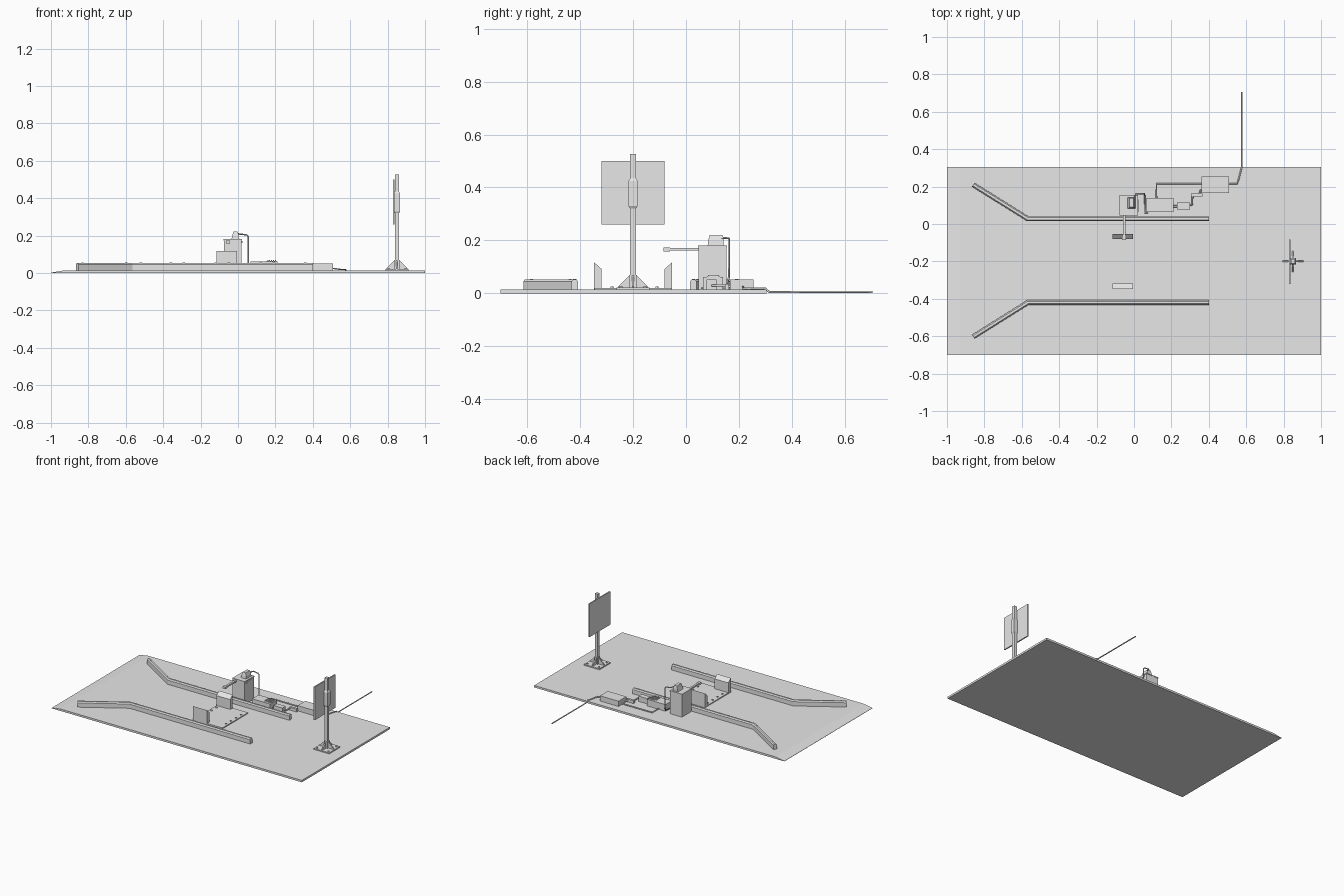
import bpy, bmesh
from mathutils import Vector

old = bpy.data.objects.get("Cube")
if old:
    bpy.data.objects.remove(old, do_unlink=True)

grey = bpy.data.materials.new("plain_grey")
grey.use_nodes = True
grey.diffuse_color = (0.8, 0.8, 0.8, 1)
grey.node_tree.nodes["Principled BSDF"].inputs["Base Color"].default_value = (0.8, 0.8, 0.8, 1)

TOP = 0.014  # upper surface of the ground slab


def finish(name, bm):
    bmesh.ops.recalc_face_normals(bm, faces=bm.faces)
    mesh = bpy.data.meshes.new(name)
    bm.to_mesh(mesh)
    bm.free()
    mesh.materials.append(grey)
    obj = bpy.data.objects.new(name, mesh)
    bpy.context.collection.objects.link(obj)
    return obj


def loft(name, rings):
    """Skin a chain of equal-length rings and cap both ends."""
    bm = bmesh.new()
    loops = [[bm.verts.new(p) for p in ring] for ring in rings]
    n = len(loops[0])
    for a, b in zip(loops, loops[1:]):
        for i in range(n):
            j = (i + 1) % n
            bm.faces.new((a[i], a[j], b[j], b[i]))
    bm.faces.new(loops[0])
    bm.faces.new(loops[-1])
    return finish(name, bm)


def rect(x0, x1, y0, y1, z):
    return [(x0, y0, z), (x1, y0, z), (x1, y1, z), (x0, y1, z)]


def box(name, x0, x1, y0, y1, z0, z1):
    return loft(name, [rect(x0, x1, y0, y1, z0), rect(x0, x1, y0, y1, z1)])


def prism_x(name, yz, x0, x1):
    return loft(name, [[(x, y, z) for y, z in yz] for x in (x0, x1)])


def prism_y(name, xz, y0, y1):
    return loft(name, [[(x, y, z) for x, z in xz] for y in (y0, y1)])


def disc(name, x, y, z0, z1, r):
    bm = bmesh.new()
    bmesh.ops.create_cone(bm, cap_ends=True, segments=12, radius1=r, radius2=r, depth=z1 - z0)
    bmesh.ops.translate(bm, verts=bm.verts, vec=(x, y, (z0 + z1) / 2))
    return finish(name, bm)


def cable(name, pts, r):
    curve = bpy.data.curves.new(name, "CURVE")
    curve.dimensions = "3D"
    curve.bevel_depth = r
    curve.bevel_resolution = 1
    curve.use_fill_caps = True
    spline = curve.splines.new("POLY")
    spline.points.add(len(pts) - 1)
    for point, co in zip(spline.points, pts):
        point.co = (*co, 1)
    curve.materials.append(grey)
    obj = bpy.data.objects.new(name, curve)
    bpy.context.collection.objects.link(obj)


# Ground slab with a ramped entry edge
prism_y("ground_slab", [(-1, 0), (1, 0), (1, TOP), (-0.93, TOP), (-1, 0.002)], -0.70, 0.305)

# Guide rails: chamfered section swept along a bent path, with bolts on top
SECTION = [(-0.0125, TOP), (0.0125, TOP), (0.0125, 0.045), (0.006, 0.053),
           (-0.006, 0.053), (-0.0125, 0.045)]
for label, y, flare in (("left", 0.028, 0.21), ("right", -0.42, -0.603)):
    path = [Vector((-0.86, flare)), Vector((-0.568, y)), Vector((0.40, y))]
    dirs = [(b - a).normalized() for a, b in zip(path, path[1:])]
    rings = []
    for i, p in enumerate(path):
        d0, d1 = dirs[max(i - 1, 0)], dirs[min(i, 1)]
        mid = (d0 + d1).normalized()
        side = Vector((-mid.y, mid.x)) / mid.dot(d0)
        rings.append([(p.x + side.x * u, p.y + side.y * u, z) for u, z in SECTION])
    loft(label + "_guide_rail", rings)
    for x in (-0.52, -0.36, -0.29, -0.12, -0.05, 0.12, 0.19, 0.36):
        disc(label + "_rail_bolt", x, y, 0.05, 0.055, 0.006)
    for t in (0.1, 0.9):
        p = path[0].lerp(path[1], t)
        disc(label + "_flare_bolt", p.x, p.y, 0.05, 0.055, 0.006)

# Mounting plate with bolts and two bevel-topped uprights
box("mounting_plate", -0.115, 0.117, -0.345, -0.053, TOP, 0.021)
for x in (-0.095, 0.10):
    for y in (-0.11, -0.167, -0.225, -0.28):
        disc("plate_bolt", x, y, 0.02, 0.026, 0.006)
for label, outer, inner in (("right", -0.347, -0.319), ("left", -0.053, -0.081)):
    prism_x(label + "_upright",
            [(outer, TOP), (inner, TOP), (inner, 0.092), (outer, 0.117)], -0.115, -0.005)

# Machine housing with a reaching arm
box("housing", -0.075, 0.02, 0.047, 0.153, TOP, 0.178)
box("housing_lid", -0.077, 0.022, 0.045, 0.155, 0.174, 0.181)
box("housing_side_slot", 0.02, 0.025, 0.065, 0.13, 0.16, 0.172)
box("reach_arm", -0.06, -0.045, -0.07, 0.05, 0.161, 0.172)
box("reach_arm_tip", -0.063, -0.042, -0.085, -0.06, 0.159, 0.174)

# Tapered head on the housing and its cable
loft("sensor_head", [rect(-0.035, 0.007, 0.082, 0.142, 0.181),
                     rect(-0.03, 0.005, 0.084, 0.142, 0.2),
                     rect(-0.025, -0.002, 0.09, 0.138, 0.221)])
cable("head_cable", [(0, 0.135, 0.21), (0.01, 0.162, 0.208), (0.045, 0.162, 0.204),
                     (0.055, 0.162, 0.195), (0.055, 0.162, 0.06), (0.058, 0.15, 0.025),
                     (0.058, 0.06, 0.02), (0.075, 0.06, 0.02)], 0.004)

# Control box with a slatted vent
box("control_box", 0.067, 0.212, 0.065, 0.14, TOP, 0.062)
box("vent_frame", 0.153, 0.207, 0.08, 0.128, 0.062, 0.064)
for i in range(5):
    x = 0.157 + i * 0.01
    box("vent_slat", x, x + 0.005, 0.083, 0.125, 0.064, 0.069)

# Small connector box and its stepped coupling
box("connector_box", 0.23, 0.30, 0.078, 0.115, TOP, 0.052)
cable("connector_lead", [(0.21, 0.095, 0.03), (0.235, 0.095, 0.03)], 0.006)
cable("coupling_lead", [(0.30, 0.1, 0.03), (0.312, 0.105, 0.03), (0.312, 0.15, 0.03)], 0.005)
box("coupling", 0.305, 0.365, 0.147, 0.163, TOP, 0.035)
cable("coupling_tail", [(0.35, 0.155, 0.025), (0.355, 0.18, 0.025), (0.37, 0.18, 0.025)], 0.005)

# Power box, link cable and supply cable
box("power_box", 0.36, 0.508, 0.167, 0.255, TOP, 0.052)
cable("link_cable", [(0.12, 0.135, 0.02), (0.12, 0.215, 0.02), (0.365, 0.215, 0.02)], 0.0045)
cable("supply_cable", [(0.505, 0.215, 0.025), (0.55, 0.215, 0.019), (0.56, 0.24, 0.019),
                       (0.575, 0.30, 0.018), (0.577, 0.315, 0.005), (0.577, 0.705, 0.005)], 0.004)

# Sign post on a gusseted foot
PX, PY = 0.85, -0.20
box("post_foot", PX - 0.062, PX + 0.062, PY - 0.062, PY + 0.062, TOP, 0.022)
box("sign_post", PX - 0.011, PX + 0.011, PY - 0.011, PY + 0.011, 0.022, 0.527)
box("post_socket", PX - 0.014, PX + 0.014, PY - 0.014, PY + 0.014, 0.022, 0.07)
for s in (-1, 1):
    rib = [(0.008, 0.02), (0.056, 0.02), (0.056, 0.026), (0.014, 0.068), (0.008, 0.068)]
    prism_y("foot_gusset_x", [(PX + s * u, z) for u, z in rib], PY - 0.004, PY + 0.004)
    prism_x("foot_gusset_y", [(PY + s * u, z) for u, z in rib], PX - 0.004, PX + 0.004)
    for t in (-1, 1):
        disc("foot_bolt", PX + s * 0.045, PY + t * 0.045, 0.022, 0.027, 0.006)

# Sign board and the collar that clamps it
loft("board_collar", [rect(PX - 0.012, PX + w, PY - w, PY + w, z)
                      for z, w in ((0.32, 0.011), (0.33, 0.017), (0.425, 0.017), (0.435, 0.011))])
box("sign_board", 0.829, 0.838, -0.32, -0.082, 0.26, 0.50)
